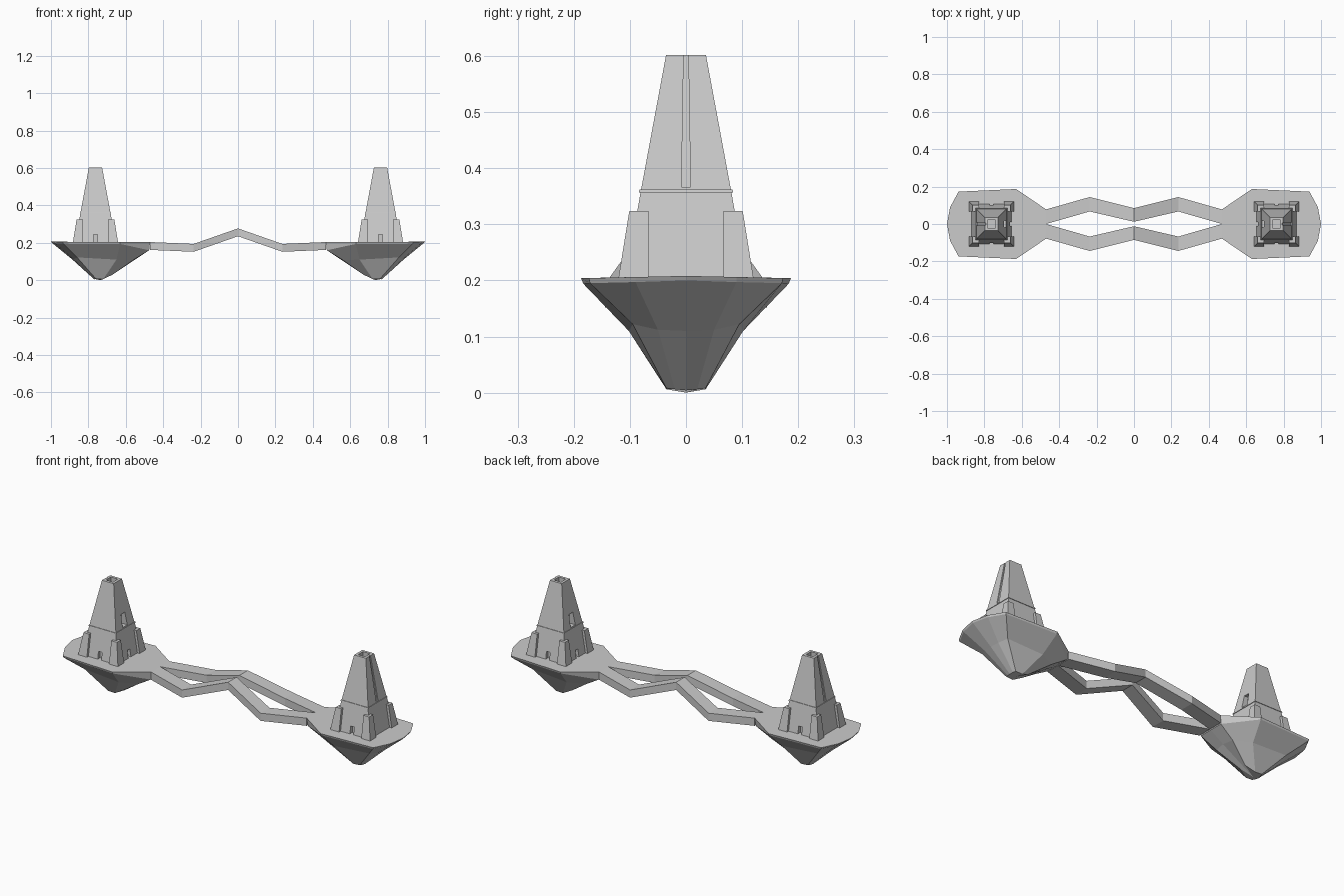
import bpy, bmesh

if "Cube" in bpy.data.objects:
    bpy.data.objects.remove(bpy.data.objects["Cube"])

CX = -0.762      # centre of the left tower; everything left is mirrored to the right


def make_object(name, verts, faces, mirror=False):
    mesh = bpy.data.meshes.new(name)
    mesh.from_pydata(verts, [], faces)
    bm = bmesh.new()
    bm.from_mesh(mesh)
    bmesh.ops.recalc_face_normals(bm, faces=bm.faces)
    bm.to_mesh(mesh)
    bm.free()
    ob = bpy.data.objects.new(name, mesh)
    bpy.context.collection.objects.link(ob)
    if mirror:
        ob.modifiers.new("mirror", "MIRROR").use_clip = False
    return ob


def loft(name, rings, mirror=False):
    """Closed skin through rings of equal vertex count."""
    n = len(rings[0])
    verts = [v for r in rings for v in r]
    faces = [list(range(n)), list(range((len(rings) - 1) * n, len(rings) * n))]
    for k in range(len(rings) - 1):
        for i in range(n):
            j = (i + 1) % n
            faces.append([k * n + i, k * n + j, (k + 1) * n + j, (k + 1) * n + i])
    return make_object(name, verts, faces, mirror)


def frustum(name, z0, r0, z1, r1, mirror=False):
    """Tapered block; each r = (xmin, xmax, ymin, ymax) relative to the tower centre."""
    def ring(r, z):
        a, b, c, d = r
        return [(CX + a, c, z), (CX + b, c, z), (CX + b, d, z), (CX + a, d, z)]
    return loft(name, [ring(r0, z0), ring(r1, z1)], mirror)


def square(h):
    return (-h, h, -h, h)


def cut(ob, *cutters):
    for c in cutters:
        c.hide_render = True
        c.hide_viewport = True
        m = ob.modifiers.new("cut", "BOOLEAN")
        m.operation = "DIFFERENCE"
        m.solver = "EXACT"
        m.object = c
    ob.modifiers.new("mirror", "MIRROR")


# floating island: half outlines from outer tip to bridge end, reflected in y
def full_ring(half):
    return half + [(x, -y, z) for x, y, z in reversed(half[1:-1])]


top = [(-1, 0, .208), (-.983, .09, .206), (-.938, .173, .204),
       (-.63, .187, .204), (-.47, .078, .204), (-.47, 0, .204)]
rim = [(-.995, 0, .2), (-.978, .09, .197), (-.934, .171, .195),
       (-.63, .183, .194), (-.475, .074, .16), (-.475, 0, .16)]
mid = [(-.885, 0, .11), (-.88, .05, .112), (-.86, .095, .122),
       (-.65, .102, .11), (-.56, .06, .108), (-.55, 0, .11)]
bottom = [(-.768, 0, .004), (-.765, .02, .006), (-.76, .035, .008),
          (-.72, .035, .006), (-.67, .02, .03), (-.735, 0, 0)]
loft("floating_island", [full_ring(r) for r in (top, rim, mid, bottom)], True)

# pair of zigzag bridges: (x, inner y, outer y, top z)
path = [(-.47, .0, .078, .204), (-.237, .067, .144, .194), (0, .012, .085, .277)]
path += [(-x, a, b, z) for x, a, b, z in reversed(path[:2])]
for side, label in ((1, "back"), (-1, "front")):
    loft(f"{label}_bridge", [[(x, side * a, z - .042), (x, side * b, z - .042),
                              (x, side * b, z), (x, side * a, z)]
                             for x, a, b, z in path])

# tower base with doorways on front, back and inner faces
base = frustum("tower_base", .2, square(.108), .357, square(.081))
doors = [(-.011, .011, -.13, -.085), (-.011, .011, .085, .13), (.085, .13, -.011, .011)]
cut(base, *[frustum("doorway_cutter", .204, d, .245, d) for d in doors])

# ledge around the tower
frustum("tower_ledge", .357, square(.084), .362, square(.083), True)

# tapered shaft with open top, inner window and a slit on the outer face
shaft = frustum("tower_shaft", .362, square(.08), .602, square(.0355))
window = (.045, .12, -.02, .02)
cut(shaft,
    frustum("chimney_cutter", .56, square(.021), .62, square(.021)),
    frustum("window_cutter", .368, window, .435, (.045, .12, -.016, .016)),
    frustum("slit_cutter", .366, (-.1, -.074, -.008, .008),
            .615, (-.06, -.028, -.004, .004)))

# corner buttresses
for sx in (-1, 1):
    for sy in (-1, 1):
        def corner(h):
            return (*sorted((sx * .067, sx * h)), *sorted((sy * .067, sy * h)))
        frustum("corner_buttress", .2, corner(.121), .324, corner(.101), True)
